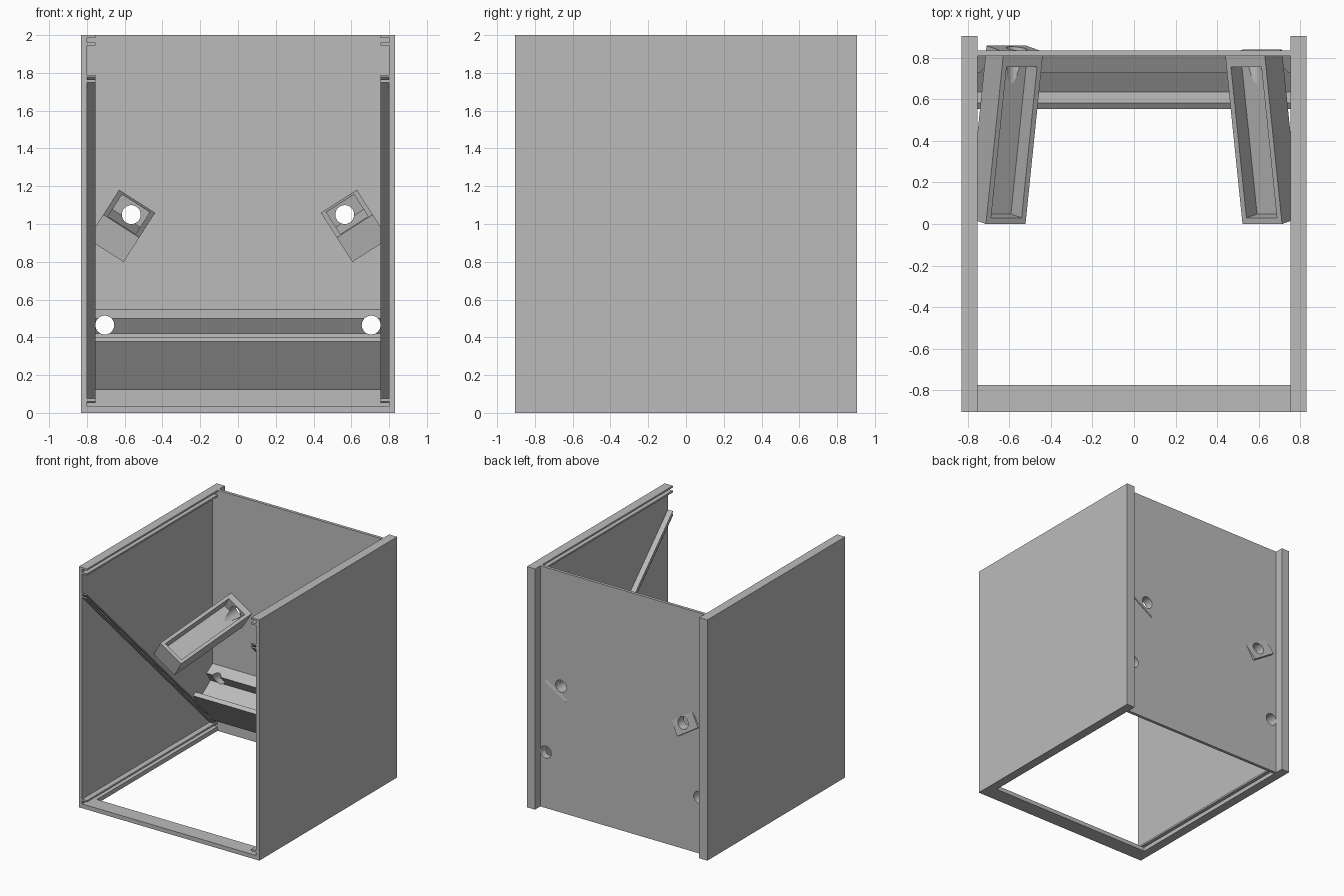
import bpy, bmesh, math
from mathutils import Matrix, Vector

if "Cube" in bpy.data.objects:
    bpy.data.objects.remove(bpy.data.objects["Cube"])

grey = bpy.data.materials.new("plain_grey")
grey.diffuse_color = (0.5, 0.5, 0.5, 1)
grey.use_nodes = True
grey.node_tree.nodes["Principled BSDF"].inputs["Base Color"].default_value = grey.diffuse_color


def finish(name, bm):
    bmesh.ops.recalc_face_normals(bm, faces=bm.faces)
    me = bpy.data.meshes.new(name)
    bm.to_mesh(me)
    bm.free()
    me.materials.append(grey)
    ob = bpy.data.objects.new(name, me)
    bpy.context.collection.objects.link(ob)
    return ob


def box(name, lo, hi, frame=Matrix()):
    """Box between two corners, optionally placed in a tilted frame."""
    lo, hi = Vector(lo), Vector(hi)
    bm = bmesh.new()
    bmesh.ops.create_cube(bm, size=1)
    for v in bm.verts:
        v.co = frame @ Vector([(lo[i] + hi[i]) / 2 + v.co[i] * (hi[i] - lo[i]) for i in range(3)])
    return finish(name, bm)


def extrude_x(name, profile, x0, x1):
    """Extrude a (y, z) profile along x."""
    bm = bmesh.new()
    face = bm.faces.new([bm.verts.new((x0, y, z)) for y, z in profile])
    new = bmesh.ops.extrude_face_region(bm, geom=[face])["geom"]
    bmesh.ops.translate(bm, vec=(x1 - x0, 0, 0), verts=[g for g in new if isinstance(g, bmesh.types.BMVert)])
    return finish(name, bm)


def drill(x, z):
    """Helper cylinder for a cable hole running front to back."""
    bm = bmesh.new()
    bmesh.ops.create_cone(bm, cap_ends=True, segments=32, radius1=0.05, radius2=0.05, depth=0.4,
                          matrix=Matrix.Translation((x, 0.8, z)) @ Matrix.Rotation(math.pi / 2, 4, 'X'))
    return finish("hole_cutter", bm)


def cut(ob, cutter):
    m = ob.modifiers.new("cut", 'BOOLEAN')
    m.operation, m.solver, m.object = 'DIFFERENCE', 'EXACT', cutter
    cutter.hide_render = True
    cutter.hide_set(True)


# back panel and front sill
back = box("back_panel", (-0.8, 0.81, 0), (0.8, 0.835, 2))
box("front_sill", (-0.755, -0.905, 0), (0.755, -0.775, 0.035))

# slanted channel across the back, open towards the upper front
channel = extrude_x("rear_channel", [
    (0.554, 0.377), (0.583, 0.398), (0.636, 0.318), (0.781, 0.419),
    (0.728, 0.499), (0.81, 0.548), (0.81, 0.173), (0.734, 0.12)], -0.8, 0.8)

for s, side in ((-1, "left"), (1, "right")):
    def strip(name, y0, y1, z0, z1, xin=0.755, xout=0.8):
        box(f"{side}_{name}", (min(s * xin, s * xout), y0, z0), (max(s * xin, s * xout), y1, z1))

    # side wall with its rails
    strip("wall", -0.905, 0.905, 0, 2, 0.8, 0.83)
    strip("rear_rail", 0.835, 0.905, 0, 2)
    for name, z0, z1 in (("bottom_rail_lower", 0, 0.035), ("bottom_rail_upper", 0.06, 0.075),
                         ("top_rail_lower", 1.945, 1.96), ("top_rail_upper", 1.985, 2)):
        strip(name, -0.905, 0.835, z0, z1)
    for name, z0, z1 in (("lower", 1.75, 1.765), ("upper", 1.777, 1.79)):
        extrude_x(f"{side}_diagonal_rail_{name}",
                  [(-0.905, z0), (-0.905, z1), (0.79, z1 - 1.695), (0.79, z0 - 1.695)], s * 0.755, s * 0.8)

    # tilted tray: local x across, y along, z towards its opening
    u0 = Vector((-s * 0.538, 0, 0.843))
    w = Vector((0.843, 0, s * 0.538))
    t = math.radians(10.8)
    a = Vector((0, math.cos(t), 0)) + u0 * math.sin(t)
    u = u0 * math.cos(t) - Vector((0, math.sin(t), 0))
    frame = Matrix((w, a, u)).transposed().to_4x4()
    frame.translation = (s * 0.618, 0, 0.989)
    length = 0.845 if s < 0 else 0.825
    tray = box(f"{side}_tray", (-0.113, 0, -0.156), (0.113, length, 0), frame)
    cut(tray, box("tray_cutter", (-0.087, 0.03, -0.097), (0.087, 0.77, 0.1), frame))

    # cable holes
    upper, lower = drill(s * 0.565, 1.05), drill(s * 0.705, 0.465)
    cut(back, upper)
    cut(back, lower)
    cut(channel, lower)
    cut(tray, upper)
